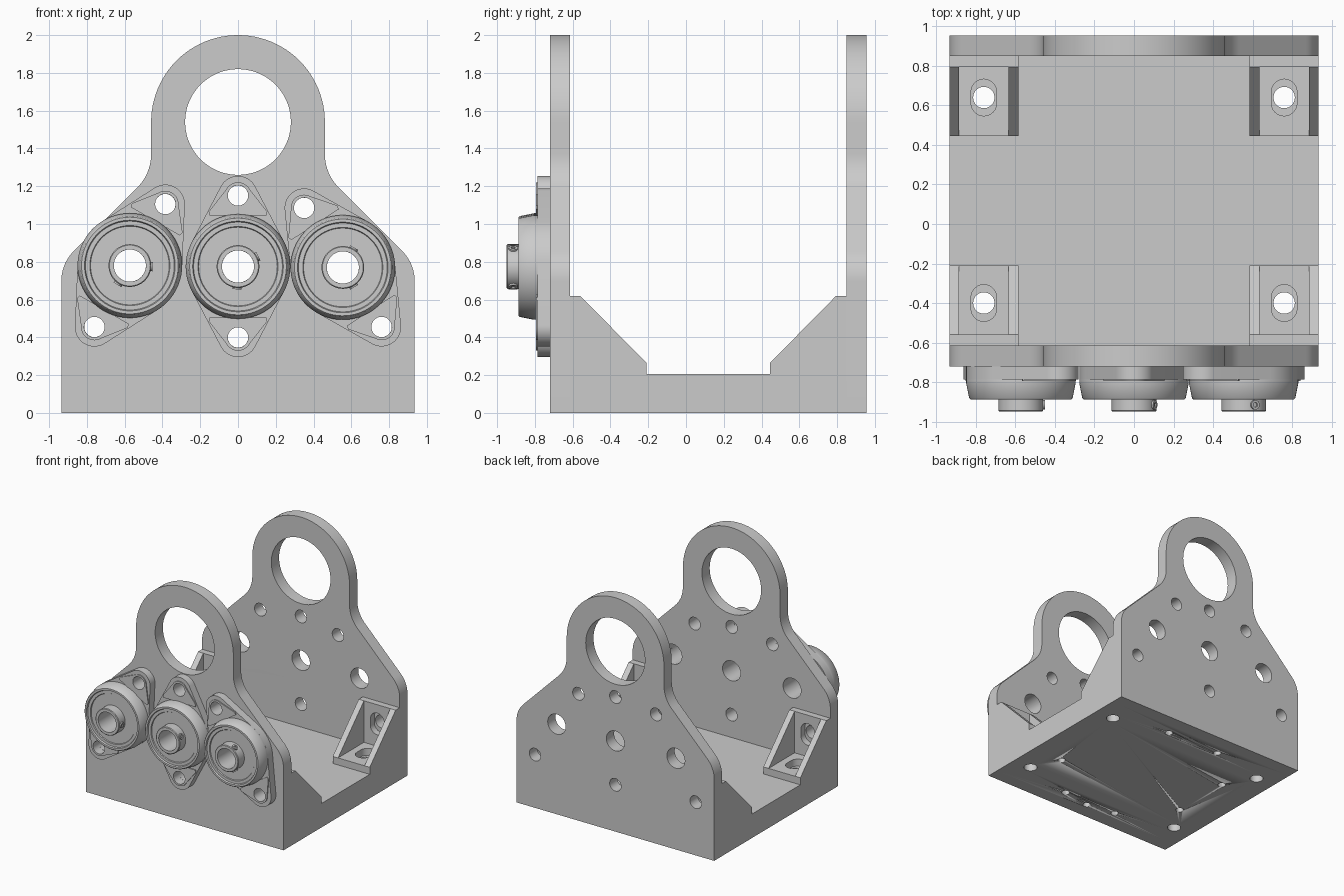
import bpy, bmesh
from math import sin, cos, pi, radians, asin, atan2
from mathutils import Matrix

cube = bpy.data.objects.get("Cube")
if cube:
    bpy.data.objects.remove(cube, do_unlink=True)

metal = bpy.data.materials.new("plain grey metal")
metal.use_nodes = True
GREY = (0.6, 0.6, 0.6, 1)
metal.diffuse_color = GREY
metal.node_tree.nodes["Principled BSDF"].inputs["Base Color"].default_value = GREY

# Drawing planes: local z of a slab becomes world z, -y or x
FLAT = Matrix.Identity(4)
FACING = Matrix.Rotation(pi / 2, 4, 'X')
SIDE = Matrix(((0, 0, 1, 0), (1, 0, 0, 0), (0, 1, 0, 0), (0, 0, 0, 1)))


def arc(cx, cy, r, start, end, n=12):
    angles = [radians(start + (end - start) * i / n) for i in range(n + 1)]
    return [(cx + r * cos(a), cy + r * sin(a)) for a in angles]


def circle(cx, cy, r, n=40):
    return arc(cx, cy, r, 0, 360, n)[:-1]


def rect(x0, y0, x1, y1):
    return [(x0, y0), (x1, y0), (x1, y1), (x0, y1)]


def slot(cx, cy, r, half):
    return arc(cx, cy + half, r, 0, 180) + arc(cx, cy - half, r, 180, 360)


def finish(obj):
    bpy.ops.object.select_all(action='DESELECT')
    obj.select_set(True)
    bpy.context.view_layer.objects.active = obj
    bpy.ops.object.shade_smooth_by_angle(angle=radians(30))


def slab(name, loops, low, high, plane=FLAT, place=None):
    """Extrude an outline with holes between two local heights."""
    curve = bpy.data.curves.new(name, 'CURVE')
    curve.dimensions = '2D'
    curve.fill_mode = 'BOTH'
    curve.extrude = (high - low) / 2
    for loop in loops:
        spline = curve.splines.new('POLY')
        spline.points.add(len(loop) - 1)
        for point, (x, y) in zip(spline.points, loop):
            point.co = (x, y, 0, 1)
        spline.use_cyclic_u = True
    obj = bpy.data.objects.new(name, curve)
    bpy.context.collection.objects.link(obj)
    bpy.ops.object.select_all(action='DESELECT')
    obj.select_set(True)
    bpy.context.view_layer.objects.active = obj
    bpy.ops.object.convert(target='MESH')
    obj = bpy.context.view_layer.objects.active
    mesh = obj.data
    move = plane @ Matrix.Translation((0, 0, (low + high) / 2))
    mesh.transform((place or Matrix.Identity(4)) @ move)
    bm = bmesh.new()
    bm.from_mesh(mesh)
    bmesh.ops.remove_doubles(bm, verts=bm.verts, dist=0.0001)
    bmesh.ops.recalc_face_normals(bm, faces=bm.faces)
    bm.to_mesh(mesh)
    bm.free()
    mesh.materials.clear()
    mesh.materials.append(metal)
    finish(obj)
    return obj


def lathe(name, profile, place):
    """Revolve a closed (radius, forward) profile about the y axis."""
    bm = bmesh.new()
    verts = [bm.verts.new((r, -f, 0)) for r, f in profile]
    edges = [bm.edges.new((v, verts[i - 1])) for i, v in enumerate(verts)]
    bmesh.ops.spin(bm, geom=verts + edges, cent=(0, 0, 0), axis=(0, 1, 0),
                   angle=2 * pi, steps=72, use_merge=True)
    bmesh.ops.remove_doubles(bm, verts=bm.verts, dist=0.0001)
    bmesh.ops.recalc_face_normals(bm, faces=bm.faces)
    mesh = bpy.data.meshes.new(name)
    bm.to_mesh(mesh)
    bm.free()
    mesh.transform(place)
    mesh.materials.append(metal)
    obj = bpy.data.objects.new(name, mesh)
    bpy.context.collection.objects.link(obj)
    finish(obj)


# Bearing centres and their upper and lower bolts, in x and z
BEARINGS = {"right": ((-0.385, 1.105), (-0.76, 0.455)),
            "middle": ((0, 1.15), (0, 0.4)),
            "left": ((0.35, 1.085), (0.76, 0.455))}
BORE, BOLT = 0.085, 0.054

# End plates with lifting eyes
half = ([(0.935, 0)] + arc(0.715, 0.7, 0.22, 0, 45)
        + arc(0.71, 1.37, 0.25, 225, 180) + arc(0, 1.54, 0.46, 0, 90, 24))
outline = half + [(-x, z) for x, z in reversed(half[:-1])]
holes = [circle(0, 1.54, 0.28, 72)]
for top, low in BEARINGS.values():
    holes += [circle(*top, BOLT), circle(*low, BOLT),
              circle((top[0] + low[0]) / 2, (top[1] + low[1]) / 2, BORE)]
slab("front_plate", [outline] + holes, 0.615, 0.72, FACING)
slab("back_plate", [outline] + holes, -0.955, -0.85, FACING)

# Base with through holes at the brackets and blind holes underneath
SLOT_X, SLOT_Y = 0.76, (-0.4, 0.64)
through = [circle(s * SLOT_X, y, BOLT) for s in (-1, 1) for y in SLOT_Y]
base = slab("base", [rect(-0.935, -0.615, 0.935, 0.85)] + through, 0, 0.205)
blind = [(-0.61, 0.38), (-0.25, 0.75), (0.26, 0.75), (0.64, -0.15),
         (-0.61, -0.15), (-0.24, -0.53), (0.02, -0.57), (0.28, -0.53)]
cutter = slab("blind_hole_cutter", [circle(x, y, 0.032, 24) for x, y in blind], -0.05, 0.12)
cut = base.modifiers.new("blind holes", 'BOOLEAN')
cut.operation = 'DIFFERENCE'
cut.object = cutter
cut.solver = 'EXACT'
finish(base)
bpy.ops.object.modifier_apply(modifier=cut.name)
bpy.data.objects.remove(cutter, do_unlink=True)

# Corner brackets: floor, wall and two gussets each
for end, wall, inward, slot_y in (("front", -0.615, 1, SLOT_Y[0]), ("back", 0.85, -1, SLOT_Y[1])):
    face, toe = wall + inward * 0.055, wall + inward * 0.405
    for side, s in (("right", -1), ("left", 1)):
        tag = f"{end}_{side}_bracket"
        x0, x1 = sorted((s * 0.585, s * 0.935))
        slab(tag + "_floor", [rect(x0, min(wall, toe), x1, max(wall, toe)),
                              slot(s * SLOT_X, slot_y, 0.065, 0.028)], 0.205, 0.265)
        slab(tag + "_wall", [rect(x0, 0.265, x1, 0.62),
                             slot(s * SLOT_X, 0.455, 0.065, 0.028)],
             *sorted((-wall, -face)), FACING)
        gusset = [(face, 0.265), (toe, 0.265), (face, 0.62)]
        for part, x in (("inner", 0.585), ("outer", 0.885)):
            slab(f"{tag}_{part}_gusset", [gusset], *sorted((s * x, s * (x + 0.05))), SIDE)

# Flanged bearings on the front plate
REACH, TIP, BODY = 0.376, 0.103, 0.277
lean = 90 - (90 - asin((BODY - TIP) / REACH) * 180 / pi)
flange = (arc(0, REACH, TIP, lean, 180 - lean, 24)
          + arc(0, 0, BODY, 180 - lean, 180 + lean)
          + arc(0, -REACH, TIP, 180 + lean, 360 - lean, 24)
          + arc(0, 0, BODY, -lean, lean))
housing = [(BORE, 0.72), (0.27, 0.72), (0.277, 0.79), (0.277, 0.805),
           (0.262, 0.88), (0.256, 0.887), (0.24, 0.887), (0.235, 0.875),
           (0.212, 0.875), (0.208, 0.868), (0.113, 0.868), (0.113, 0.945),
           (0.108, 0.95), (BORE, 0.95)]
for side, (top, low) in BEARINGS.items():
    dx, dz = top[0] - low[0], top[1] - low[1]
    centre = Matrix.Translation(((top[0] + low[0]) / 2, 0, (top[1] + low[1]) / 2))
    place = centre @ Matrix.Rotation(atan2(dx, dz), 4, 'Y')
    slab(side + "_bearing_flange",
         [flange, circle(0, REACH, BOLT), circle(0, -REACH, BOLT), circle(0, 0, 0.2)],
         0.72, 0.786, FACING, place)
    lathe(side + "_bearing_housing", housing, place)
    # Raised pads round the bolts, tucked under the housing
    for end, s in (("upper", 1), ("lower", -1)):
        pad = [(0.15, 0.27), (0.155, 0.29)] + arc(0, REACH, 0.07, lean, 180 - lean)
        pad += [(-0.155, 0.29), (-0.15, 0.27)]
        pad = [(s * x, s * z) for x, z in pad]
        slab(f"{side}_bearing_{end}_pad", [pad, circle(0, s * REACH, BOLT)],
             0.786, 0.795, FACING, place)
    # Set screws in the inner ring
    for number, angle in (("first", 27), ("second", -93)):
        turn = place @ Matrix.Rotation(-radians(angle), 4, 'Y')
        slab(f"{side}_{number}_set_screw", [circle(-0.915, 0, 0.024, 20), circle(-0.915, 0, 0.013, 6)],
             0.1, 0.121, SIDE, turn)
